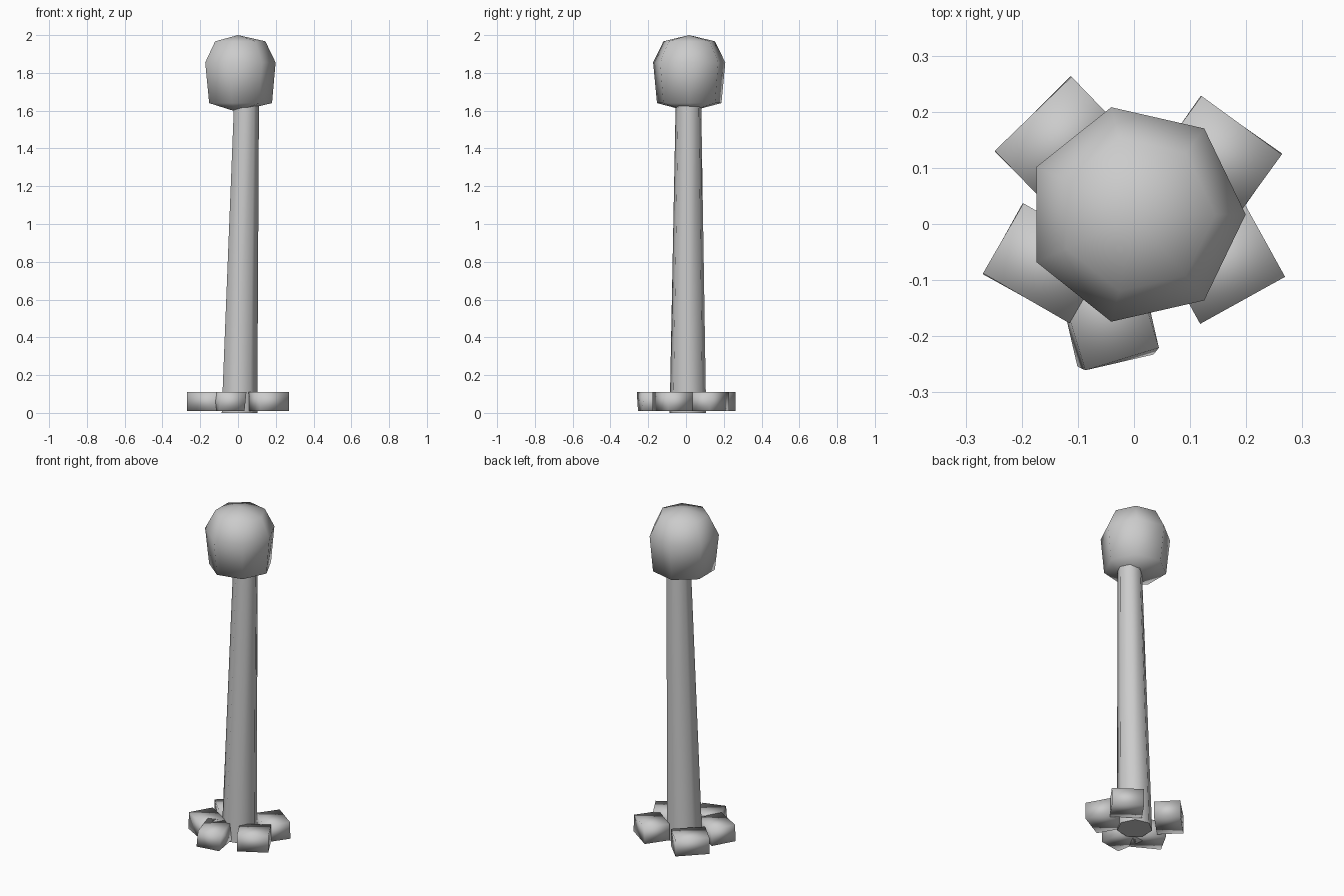
import bpy, bmesh
from math import cos, sin, tau, radians

cube = bpy.data.objects.get("Cube")
if cube:
    bpy.data.objects.remove(cube, do_unlink=True)

# One plain grey for everything
grey = bpy.data.materials.new("plain_grey")
grey.use_nodes = True
colour = (0.6, 0.6, 0.6, 1)
grey.diffuse_color = colour
grey.node_tree.nodes["Principled BSDF"].inputs["Base Color"].default_value = colour

SIDES = 7


def finish(name, bm, sharp_angle=None):
    bmesh.ops.recalc_face_normals(bm, faces=bm.faces)
    mesh = bpy.data.meshes.new(name)
    bm.to_mesh(mesh)
    bm.free()
    mesh.materials.append(grey)
    obj = bpy.data.objects.new(name, mesh)
    bpy.context.collection.objects.link(obj)
    mesh.shade_smooth()
    if sharp_angle:
        mesh.set_sharp_from_angle(angle=radians(sharp_angle))
    return obj


def loft(bm, rings):
    """Join seven-sided rings given as (x, y, z, radius); zero radius is a pole."""
    loops = []
    for x, y, z, r in rings:
        if r == 0:
            loops.append([bm.verts.new((x, y, z))] * SIDES)
        else:
            loops.append([bm.verts.new((x + r * cos(tau * i / SIDES),
                                        y + r * sin(tau * i / SIDES), z))
                          for i in range(SIDES)])
    for low, high in zip(loops, loops[1:]):
        for i in range(SIDES):
            j = (i + 1) % SIDES
            quad = [low[i], low[j], high[j], high[i]]
            bm.faces.new(list(dict.fromkeys(quad)))
    return loops


# Tapered, slightly leaning trunk with flat ends
bm = bmesh.new()
ends = loft(bm, [(0.003, 0.01, 0, 0.099), (0.042, 0.013, 1.66, 0.069)])
for end in ends:
    bm.faces.new(end)
finish("trunk", bm, 60)

# Faceted round crown
bm = bmesh.new()
loft(bm, [(-0.01, 0.017, 1.595, 0), (0.005, 0.017, 1.64, 0.175),
          (0.003, 0.017, 1.855, 0.196), (0.005, 0.017, 1.967, 0.14),
          (0, 0.016, 2, 0)])
finish("crown", bm)

# Loose blocks around the foot: x, y, heading, width, depth, twist of the underside
blocks = [(0.149, 0.117, 54, 0.177, 0.146, 1),
          (-0.129, 0.144, 134, 0.19, 0.146, 1),
          (-0.156, -0.07, 240, 0.178, 0.144, 1),
          (-0.047, -0.156, 287, 0.137, 0.177, -8),
          (0.157, -0.07, 299, 0.173, 0.151, 0)]
for n, (x, y, heading, width, depth, twist) in enumerate(blocks, 1):
    bm = bmesh.new()
    bmesh.ops.create_cube(bm, size=1)
    for v in bm.verts:
        a = radians(heading + (twist if v.co.z < 0 else 0))
        u, w = v.co.x * depth, v.co.y * width
        v.co = (x + u * cos(a) - w * sin(a),
                y + u * sin(a) + w * cos(a),
                0.06 + v.co.z * 0.1)
    finish(f"foot_block_{n}", bm)
